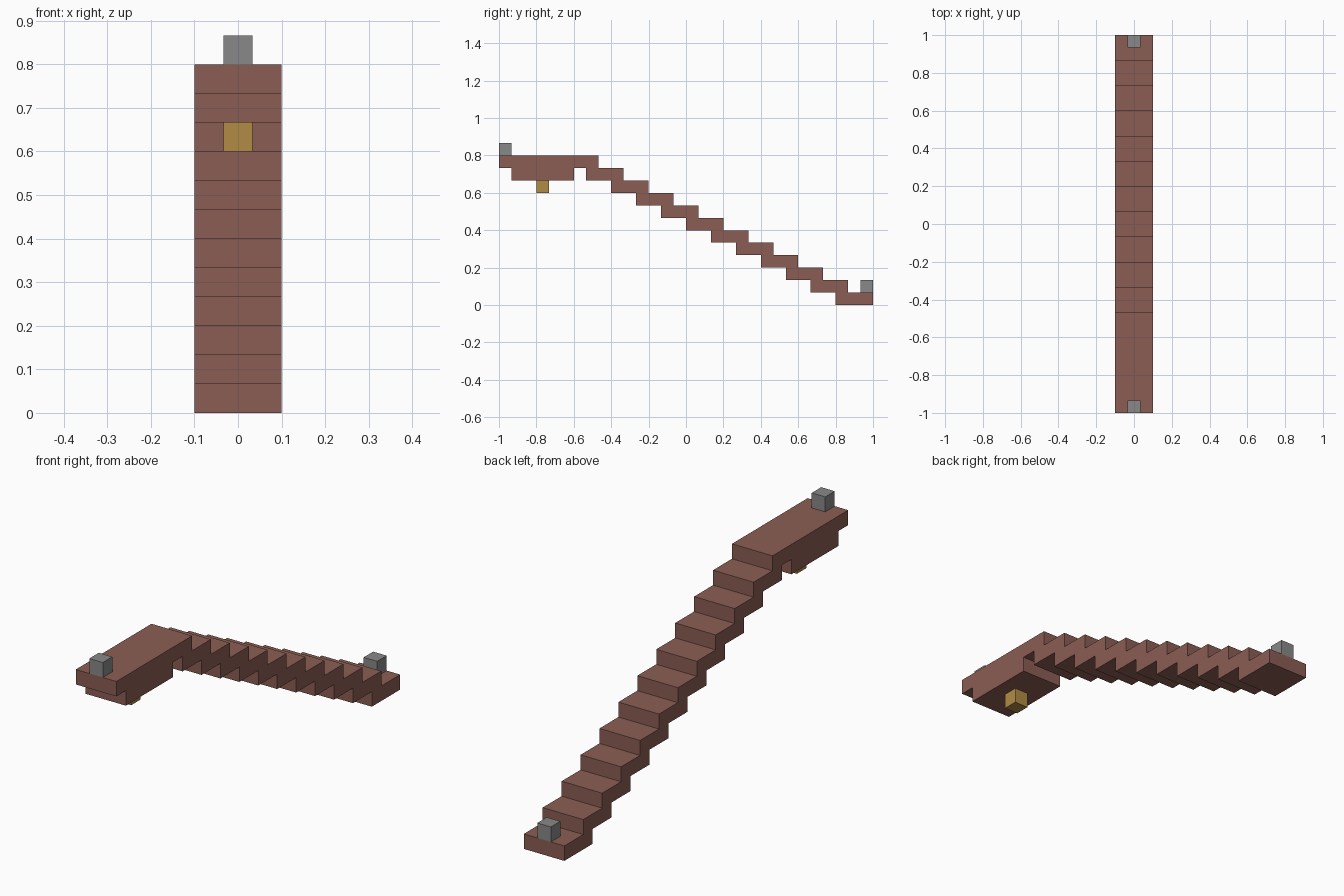
import bpy
import bmesh

cube = bpy.data.objects.get("Cube")
if cube:
    bpy.data.objects.remove(cube, do_unlink=True)

U = 1 / 15  # one grid block


def material(name, rgb):
    mat = bpy.data.materials.new(name)
    mat.use_nodes = True
    color = (*rgb, 1)
    mat.diffuse_color = color
    mat.node_tree.nodes["Principled BSDF"].inputs["Base Color"].default_value = color
    return mat


def extrude_profile(name, outline, width, mat):
    """Extrude a (y, z) outline, in blocks, to a width centred on x = 0."""
    bm = bmesh.new()
    face = bm.faces.new([bm.verts.new((-width / 2 * U, y * U, z * U)) for y, z in outline])
    new = bmesh.ops.extrude_face_region(bm, geom=[face])["geom"]
    verts = [v for v in new if isinstance(v, bmesh.types.BMVert)]
    bmesh.ops.translate(bm, verts=verts, vec=(width * U, 0, 0))
    bmesh.ops.recalc_face_normals(bm, faces=bm.faces)
    mesh = bpy.data.meshes.new(name)
    bm.to_mesh(mesh)
    bm.free()
    mesh.materials.append(mat)
    obj = bpy.data.objects.new(name, mesh)
    bpy.context.collection.objects.link(obj)
    return obj


def block(name, y, z, mat):
    return extrude_profile(name, [(y, z), (y + 1, z), (y + 1, z + 1), (y, z + 1)], 1, mat)


brown = material("brown wood", (0.26, 0.11, 0.088))
grey = material("grey metal", (0.25, 0.25, 0.25))
gold = material("gold brass", (0.44, 0.26, 0.06))

# Stepped body: flat handle, thicker grip below it, then the descending steps
STEPS = 11
outline = [(-15, 12), (-15, 11), (-14, 11), (-14, 10), (-9, 10), (-9, 11)]
for k in range(STEPS):  # underside
    y, z = -8 + 2 * k, 10 - k
    outline += [(y, z + 1), (y, z)]
for k in reversed(range(STEPS)):  # upper side
    y, z = -5 + 2 * k, 10 - k
    outline += [(y, z), (y, z + 1)]
outline += [(-7, 11), (-7, 12)]
extrude_profile("stepped_body", outline, 3, brown)

# Small blocks on the body
block("rear_sight", -15, 12, grey)
block("front_sight", 14, 1, grey)
block("trigger", -12, 9, gold)
